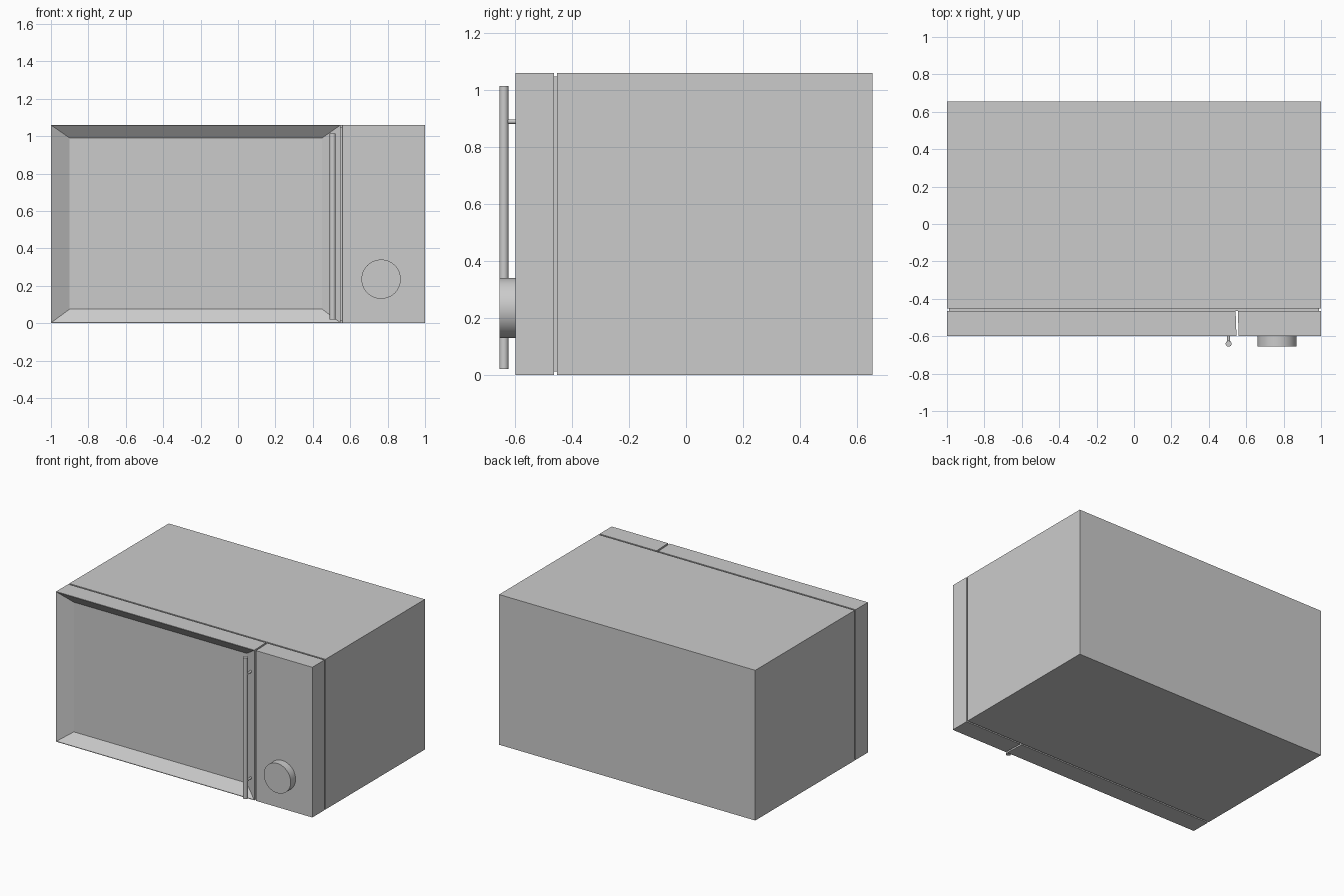
import bpy, bmesh, math

if "Cube" in bpy.data.objects:
    bpy.data.objects.remove(bpy.data.objects["Cube"])

TOP, FRONT = 1.06, -0.60
SEAM_F, SEAM_B = -0.464, -0.453   # groove between front section and body
GROOVE = 0.012


def finish(name, bm):
    bmesh.ops.recalc_face_normals(bm, faces=bm.faces)
    me = bpy.data.meshes.new(name)
    bm.to_mesh(me)
    bm.free()
    ob = bpy.data.objects.new(name, me)
    bpy.context.collection.objects.link(ob)
    return ob


def stack(name, rings):
    """Loft rectangles (x0, x1, z0, z1, y) and cap both ends."""
    bm = bmesh.new()
    loops = [[bm.verts.new((x, y, z)) for x, z in ((x0, z0), (x1, z0), (x1, z1), (x0, z1))]
             for x0, x1, z0, z1, y in rings]
    for a, b in zip(loops, loops[1:]):
        for i in range(4):
            j = (i + 1) % 4
            bm.faces.new((a[i], a[j], b[j], b[i]))
    bm.faces.new(loops[0])
    bm.faces.new(loops[-1])
    return finish(name, bm)


def rod(name, start, radius, length, axis, sides=32):
    """Smooth cylinder along +z or +y from its start point."""
    rot = (0, 0, 0) if axis == 'z' else (math.pi / 2, 0, 0)
    mid = list(start)
    mid[2 if axis == 'z' else 1] += length / 2
    bpy.ops.mesh.primitive_cylinder_add(vertices=sides, radius=radius, depth=length,
                                        location=mid, rotation=rot)
    ob = bpy.context.object
    ob.name = name
    bpy.ops.object.shade_smooth_by_angle(angle=math.radians(35))
    return ob


# Oven body, with its front edge stepping in to form the seam groove
g = GROOVE
stack("oven_body", [(-1, 1, 0, TOP, 0.656), (-1, 1, 0, TOP, SEAM_B),
                    (-1 + g, 1 - g, g, TOP - g, SEAM_B),
                    (-1 + g, 1 - g, g, TOP - g, SEAM_F)])

# Door with a bevelled picture-frame recess around the window
stack("door", [(-1, 0.543, 0, TOP, SEAM_F), (-1, 0.548, 0, TOP, FRONT),
               (-0.997, 0.545, 0.004, TOP - 0.003, FRONT),
               (-0.90, 0.45, 0.075, 0.99, FRONT + 0.055)])

# Control panel
stack("control_panel", [(0.555, 1, 0, TOP, SEAM_F), (0.56, 1, 0, TOP, FRONT)])

# Control knob
rod("control_knob", (0.765, -0.655, 0.235), 0.105, 0.06, 'y', 64)

# Door handle bar and its two posts
rod("handle_bar", (0.506, -0.64, 0.02), 0.016, 0.995, 'z')
for n, z in (("lower", 0.14), ("upper", 0.89)):
    rod("handle_post_" + n, (0.506, -0.64, z), 0.008, 0.08, 'y', 16)
